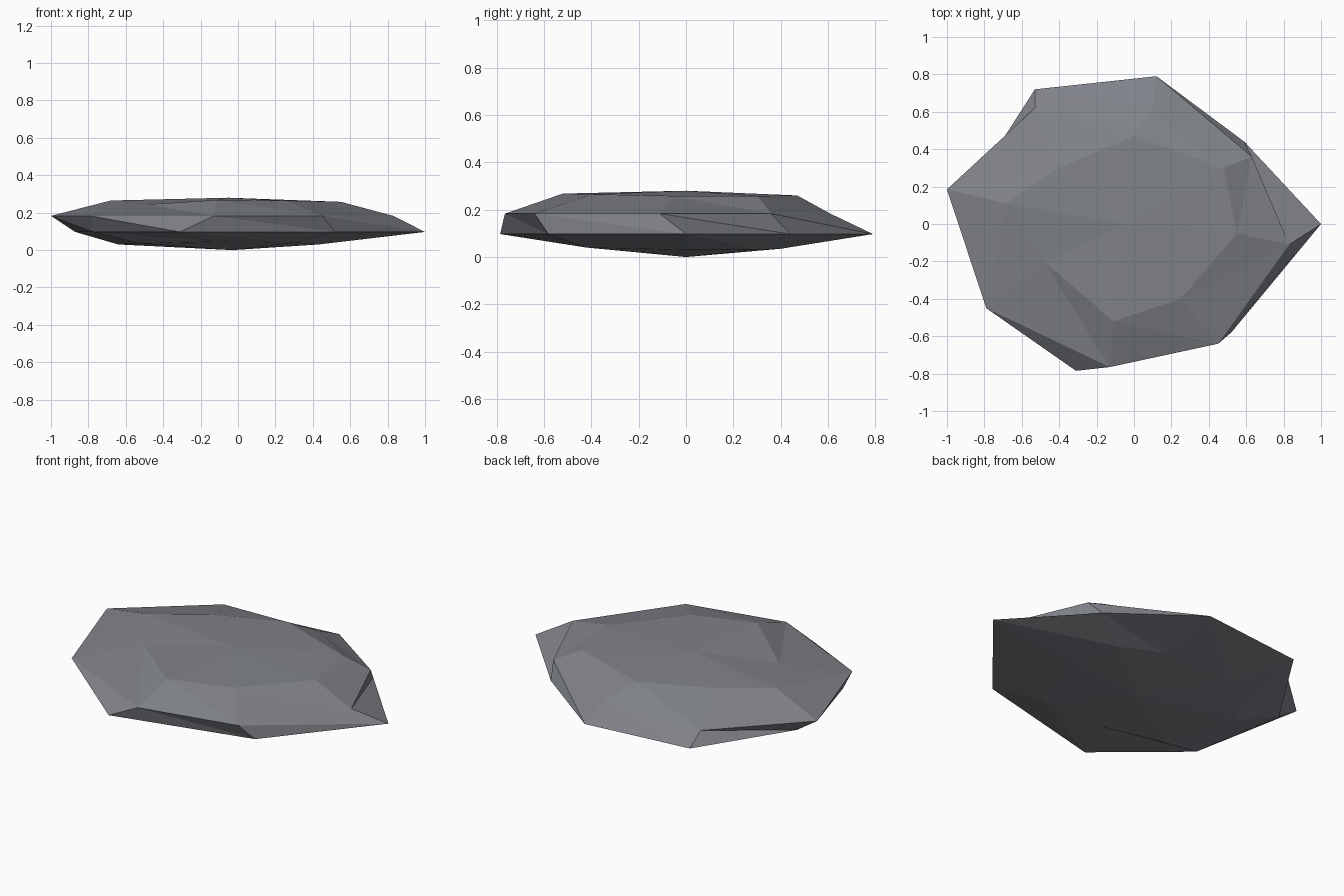
import bpy
import bmesh

old = bpy.data.objects.get("Cube")
if old:
    bpy.data.objects.remove(old, do_unlink=True)

# Irregular outlines of the stone, counter-clockwise from the +x side
bottom_ring = [(.43, .0, .03), (.37, .3, .03), (.13, .4, .035), (-.35, .4, .035),
               (-.64, .1, .03), (-.52, -.34, .035), (-.12, -.45, .045), (.3, -.42, .04)]
lower_rim = [(1, 0), (.59, .44), (.12, .79), (-.53, .72),
             (-.87, .19), (-.77, -.39), (-.31, -.785), (.52, -.58)]
upper_rim = [(.83, -.11), (.63, .36), (.1, .61), (-.53, .62),
             (-1, .185), (-.79, -.45), (-.13, -.765), (.45, -.64)]
top_ring = [(.55, -.05, .258), (.48, .3, .258), (.0, .47, .26), (-.4, .3, .265),
            (-.68, .11, .265), (-.48, -.2, .245), (-.11, -.52, .268), (.25, -.4, .265)]


def at_height(ring, z):
    """Lift a flat outline to a height."""
    return [(x, y, z) for x, y in ring]


def stone_material():
    mat = bpy.data.materials.new("slate grey")
    colour = (.215, .225, .25, 1)
    mat.diffuse_color = colour
    mat.use_nodes = True
    shader = next(n for n in mat.node_tree.nodes if n.type == 'BSDF_PRINCIPLED')
    shader.inputs["Base Color"].default_value = colour
    shader.inputs["Roughness"].default_value = .9
    return mat


def build_stone(name, rings, bottom_point, top_point):
    """Stack the rings, join them with triangles and close both ends with fans."""
    bm = bmesh.new()
    loops = [[bm.verts.new(co) for co in ring] for ring in rings]

    # Sides: every diagonal leans the same way, giving the chipped facets
    for lower, upper in zip(loops, loops[1:]):
        for i in range(len(lower)):
            bm.faces.new((lower[i - 1], lower[i], upper[i - 1]))
            bm.faces.new((lower[i], upper[i], upper[i - 1]))

    # Shallow caps
    base = bm.verts.new(bottom_point)
    crown = bm.verts.new(top_point)
    first, last = loops[0], loops[-1]
    for i in range(len(first)):
        bm.faces.new((first[i], first[i - 1], base))
        bm.faces.new((last[i - 1], last[i], crown))

    bmesh.ops.recalc_face_normals(bm, faces=bm.faces)
    mesh = bpy.data.meshes.new(name)
    bm.to_mesh(mesh)
    bm.free()
    mesh.materials.append(stone_material())
    stone = bpy.data.objects.new(name, mesh)
    bpy.context.collection.objects.link(stone)
    return stone


rings = [bottom_ring, at_height(lower_rim, .097), at_height(upper_rim, .183), top_ring]
# The back of the upper rim dips a little
rings[2][3] = (*upper_rim[3], .167)
build_stone("flat_stone", rings, (-.03, 0, 0), (-.05, 0, .28))
